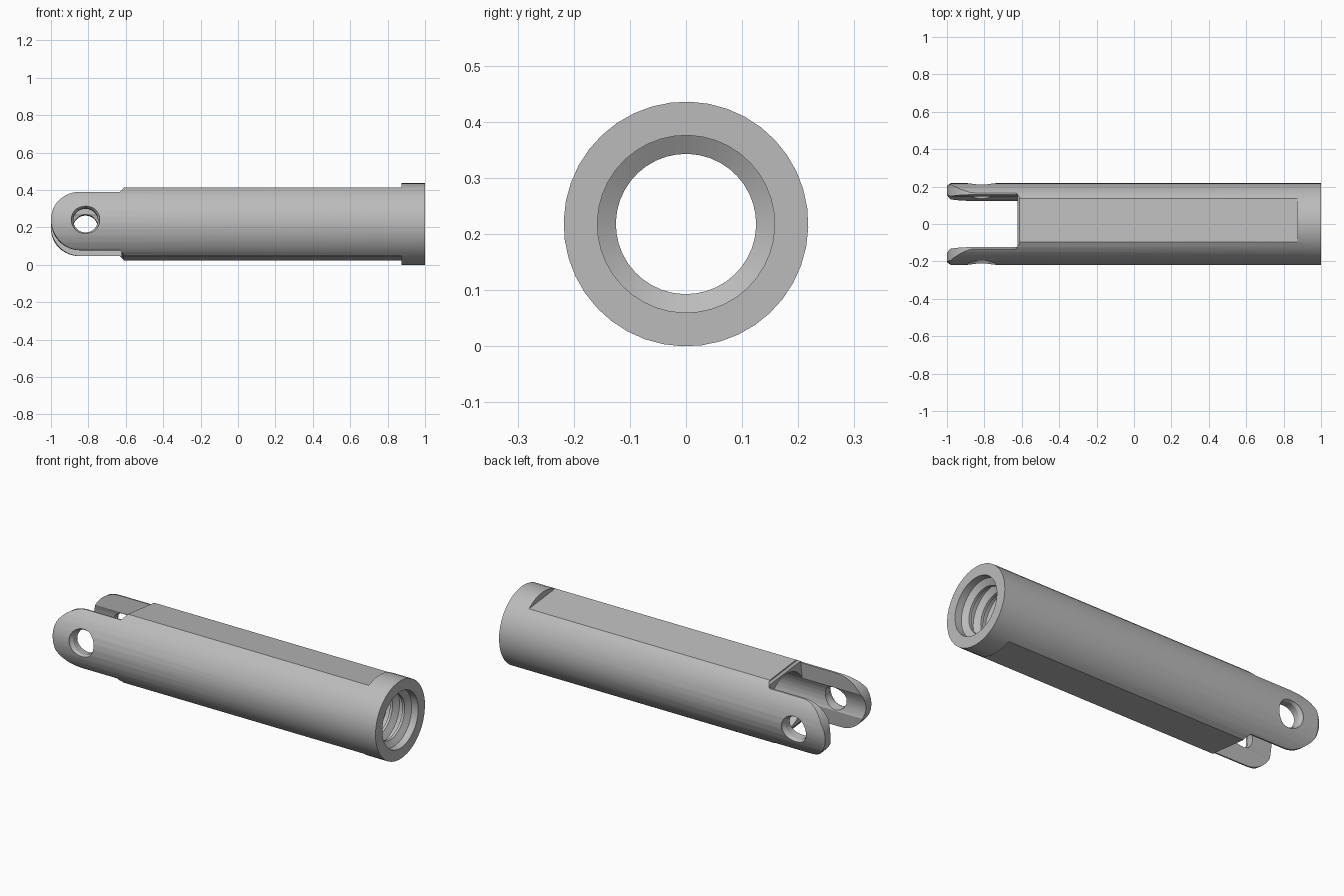
import bpy, bmesh, math
from mathutils import Matrix

cube = bpy.data.objects.get("Cube")
if cube:
    bpy.data.objects.remove(cube, do_unlink=True)

RADIUS = 0.218
BORE = 0.158
CREST = 0.125
TILT = math.radians(-6.2)

steel = bpy.data.materials.new("grey_steel")
steel.use_nodes = True
GREY = (0.5, 0.5, 0.5, 1)
steel.diffuse_color = GREY
steel.node_tree.nodes["Principled BSDF"].inputs["Base Color"].default_value = GREY


def finish(name, bm):
    bmesh.ops.recalc_face_normals(bm, faces=bm.faces)
    mesh = bpy.data.meshes.new(name)
    bm.to_mesh(mesh)
    bm.free()
    mesh.materials.append(steel)
    obj = bpy.data.objects.new(name, mesh)
    bpy.context.collection.objects.link(obj)
    return obj


def lathe(name, profile, sides, closed, turn=None):
    """Revolve (x, radius) points round the x axis; cap the ends if open."""
    bm = bmesh.new()
    angles = [math.tau * (i + 0.5) / sides for i in range(sides)]
    rings = [[bm.verts.new((x, r * math.cos(a), r * math.sin(a))) for a in angles]
             for x, r in profile]
    pairs = list(zip(rings, rings[1:]))
    if closed:
        pairs.append((rings[-1], rings[0]))
    else:
        bm.faces.new(rings[0])
        bm.faces.new(rings[-1])
    for a, b in pairs:
        for i in range(sides):
            j = (i + 1) % sides
            bm.faces.new((a[i], a[j], b[j], b[i]))
    if turn:
        bm.transform(turn)
    return finish(name, bm)


def prism(name, outline):
    """Extrude an (x, z) outline through the full depth."""
    bm = bmesh.new()
    face = bm.faces.new([bm.verts.new((x, -0.4, z)) for x, z in outline])
    out = bmesh.ops.extrude_face_region(bm, geom=[face])
    verts = [v for v in out["geom"] if isinstance(v, bmesh.types.BMVert)]
    bmesh.ops.translate(bm, verts=verts, vec=(0, 0.8, 0))
    return finish(name, bm)


def box(name, x0, x1, y0, y1, z0, z1):
    bm = bmesh.new()
    bmesh.ops.create_cube(bm, size=1)
    bmesh.ops.scale(bm, verts=bm.verts, vec=(x1 - x0, y1 - y0, z1 - z0))
    bmesh.ops.translate(bm, verts=bm.verts,
                        vec=((x0 + x1) / 2, (y0 + y1) / 2, (z0 + z1) / 2))
    return finish(name, bm)


# Tube wall: outside, open mouth, internal thread, then plain bore
wall = [(-1, 0.205), (-0.98, RADIUS), (1, RADIUS), (1, BORE)]
x = 0.96
for _ in range(9):
    wall += [(x, BORE), (x - 0.02, CREST), (x - 0.035, CREST), (x - 0.055, BORE)]
    x -= 0.075
wall.append((-1, BORE))
body = lathe("threaded_fork_sleeve", wall, 40, True)

cutters = []
# Long flats above and below, stopping at the collar
for side, z0, z1 in (("top", 0.184, 0.4), ("bottom", -0.4, -0.184)):
    cutters.append(box(side + "_flat_cutter", -1.2, 0.873, -0.4, 0.4, z0, z1))

# Slot between the two prongs
cutters.append(box("slot_cutter", -1.2, -0.622, -0.141, 0.141, -0.5, 0.5))

# Rounded prong outline
half, centre = 0.157, -0.843
arc = [(centre - half * math.sin(t), half * math.cos(t))
       for t in (math.pi * i / 24 for i in range(25))]
cutters.append(prism("prong_outline_cutter",
                     [(-0.612, 0.4), (-0.612, 0.178), (-0.63, half)] + arc
                     + [(-0.63, -half), (-0.612, -0.178), (-0.612, -0.4),
                        (-1.2, -0.4), (-1.2, 0.4)]))

# Cross pin hole with countersunk mouths
pin = [(-0.3, 0.076), (-0.208, 0.076), (-0.192, 0.066),
       (0.192, 0.066), (0.208, 0.076), (0.3, 0.076)]
turn = Matrix.Translation((-0.815, 0, 0)) @ Matrix.Rotation(math.pi / 2, 4, "Z")
cutters.append(lathe("pin_hole_cutter", pin, 32, False, turn))

for cutter in cutters:
    mod = body.modifiers.new(cutter.name, "BOOLEAN")
    mod.operation = "DIFFERENCE"
    mod.solver = "EXACT"
    mod.object = cutter

# Bake the cuts and discard the cutters
bpy.context.view_layer.update()
graph = bpy.context.evaluated_depsgraph_get()
baked = bpy.data.meshes.new_from_object(body.evaluated_get(graph))
body.modifiers.clear()
body.data = baked
baked.materials.clear()
baked.materials.append(steel)
for cutter in cutters:
    bpy.data.objects.remove(cutter, do_unlink=True)

# Slight roll, resting on the ground
body.rotation_euler.x = TILT
body.location.z = RADIUS
bpy.ops.object.select_all(action="DESELECT")
body.select_set(True)
bpy.context.view_layer.objects.active = body
bpy.ops.object.shade_smooth_by_angle(angle=math.radians(25))
